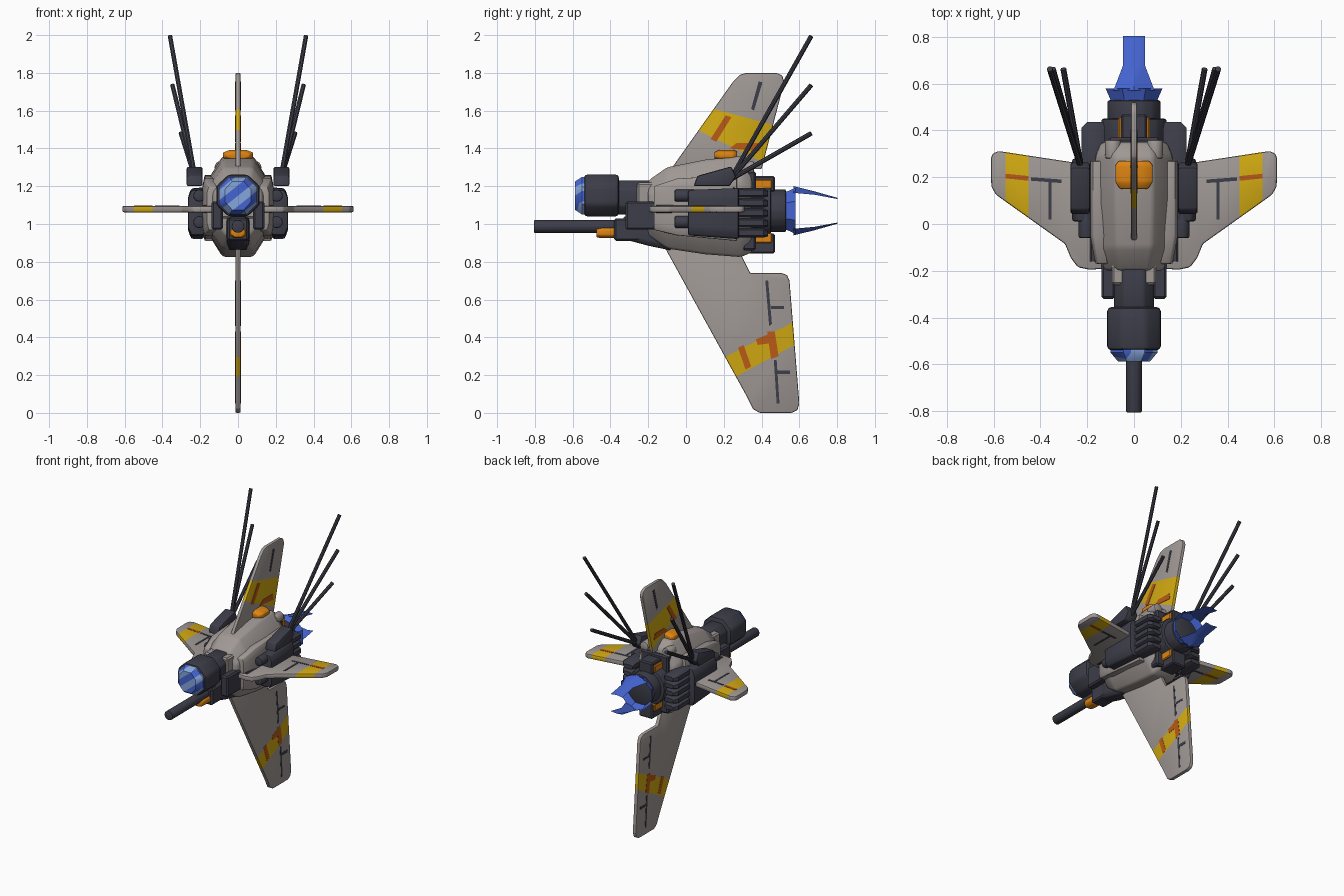
import bpy, bmesh, math
from mathutils import Vector

if "Cube" in bpy.data.objects:
    bpy.data.objects.remove(bpy.data.objects["Cube"])


def colour(name, rgb):
    m = bpy.data.materials.new(name)
    m.diffuse_color = (*rgb, 1)
    m.use_nodes = True
    m.node_tree.nodes["Principled BSDF"].inputs["Base Color"].default_value = m.diffuse_color
    return m


GRAY = colour("warm_gray", (0.35, 0.315, 0.30))
DARK = colour("dark_slate", (0.047, 0.047, 0.067))
YELLOW = colour("yellow", (0.64, 0.40, 0.006))
ORANGE = colour("orange", (0.72, 0.23, 0.006))
RUST = colour("rust", (0.48, 0.10, 0.008))
BLUE = colour("blue", (0.06, 0.13, 0.65))
PALE = colour("pale_blue", (0.24, 0.38, 0.72))


def finish(name, bm, *mats):
    bmesh.ops.recalc_face_normals(bm, faces=bm.faces[:])
    me = bpy.data.meshes.new(name)
    bm.to_mesh(me)
    bm.free()
    for m in mats:
        me.materials.append(m)
    ob = bpy.data.objects.new(name, me)
    bpy.context.collection.objects.link(ob)
    bpy.ops.object.select_all(action='DESELECT')
    ob.select_set(True)
    bpy.context.view_layer.objects.active = ob
    bpy.ops.object.shade_smooth_by_angle(angle=math.radians(35))
    return ob


def bevel(bm, w, seg=2, angle=20):
    bmesh.ops.recalc_face_normals(bm, faces=bm.faces[:])
    es = [e for e in bm.edges if e.is_manifold and e.calc_face_angle(0) > math.radians(angle)]
    bmesh.ops.bevel(bm, geom=es, offset=w, segments=seg, affect='EDGES', profile=0.5)


def loft_bm(rings, caps=True):
    bm = bmesh.new()
    vs = [[bm.verts.new(p) for p in r] for r in rings]
    n = len(vs[0])
    for a, b in zip(vs, vs[1:]):
        for i in range(n):
            bm.faces.new((a[i], a[(i + 1) % n], b[(i + 1) % n], b[i]))
    if caps:
        bm.faces.new(vs[0])
        bm.faces.new(vs[-1])
    return bm


def octo(y, hw, z0, z1, cut=0.5, cx=0):
    # eight-sided section with chamfered corners
    c, d = hw * cut, (z1 - z0) / 2 * cut
    return [(cx + x, y, z) for x, z in ((-hw + c, z0), (hw - c, z0), (hw, z0 + d), (hw, z1 - d),
            (hw - c, z1), (-hw + c, z1), (-hw, z1 - d), (-hw, z0 + d))]


def loft(name, rings, mat, bev=0.012, seg=2):
    bm = loft_bm(rings)
    if bev:
        bevel(bm, bev, seg)
    return finish(name, bm, mat)


def box(name, x, y, z, mat, bev=0.01):
    # box given by its ranges
    r = [[(a, b, c) for a, c in ((x[0], z[0]), (x[1], z[0]), (x[1], z[1]), (x[0], z[1]))] for b in y]
    return loft(name, r, mat, bev, 1)


def rod(name, a, b, r, mat, n=12, bev=0):
    a, b = Vector(a), Vector(b)
    q = (b - a).to_track_quat('Z', 'Y')
    rings = [[p + q @ Vector((r * math.cos(t * math.tau / n), r * math.sin(t * math.tau / n), 0))
              for t in range(n)] for p in (a, b)]
    return loft(name, rings, mat, bev)


def prism(name, pts, place, lo, hi, mats, bev=0, cuts=(), rule=None):
    # extruded outline, optionally cut into painted bands
    bm = loft_bm([[place(u, v, t) for u, v in pts] for t in (lo, hi)])
    if bev:
        bevel(bm, bev, 2)
    for co, no in cuts:
        bmesh.ops.bisect_plane(bm, geom=bm.verts[:] + bm.edges[:] + bm.faces[:],
                               plane_co=co, plane_no=no, dist=1e-5)
    if rule:
        for f in bm.faces:
            f.material_index = int(rule(f.calc_center_median()))
    return finish(name, bm, *mats)


def upright(u, v, t):
    return (t, u, v)


# Hull
loft("hull", [octo(-0.2, 0.125, 0.94, 1.23), octo(-0.1, 0.155, 0.87, 1.30), octo(0.1, 0.165, 0.84, 1.34),
              octo(0.29, 0.165, 0.825, 1.36), octo(0.35, 0.14, 0.85, 1.31)], GRAY, 0.015)
box("hull_collar", (-0.095, 0.095), (-0.26, -0.15), (1.03, 1.22), GRAY)
for s, side in ((1, "right"), (-1, "left")):
    def m(a, b):
        return tuple(sorted((s * a, s * b)))
    loft(side + "_hull_panel", [octo(-0.17, 0.03, 0.97, 1.20, .3, s * .135), octo(-0.05, 0.035, 0.94, 1.24, .3, s * .152),
                                octo(0.27, 0.035, 0.91, 1.26, .3, s * .152)], GRAY, 0.006)
    rod(side + "_hull_stud", (s * .09, .28, 1.30), (s * .09, .36, 1.30), .035, GRAY, 10, .008)

# Vertical fins with slanted bands
TOP = [(-.08, 1.29), (.25, 1.755), (.285, 1.79), (.32, 1.8), (.48, 1.8), (.51, 1.785), (.52, 1.75), (.40, 1.29)]
prism("upper_fin", TOP, upright, -.013, .013, (GRAY, YELLOW), .007,
      [((0, .145, 1.61), (0, .27, 1)), ((0, .06, 1.50), (0, .5, 1))],
      lambda c: c.z < 1.61 - .27 * (c.y - .145) and c.z > 1.5 - .5 * (c.y - .06))
LOW = [(-.115, .88), (.32, .09), (.355, .02), (.39, 0), (.56, 0), (.59, .015), (.6, .05),
       (.548, .70), (.535, .73), (.505, .74), (.34, .74), (.285, .85)]
prism("lower_fin", LOW, upright, -.014, .014, (GRAY, YELLOW), .007,
      [((0, .195, .29), (0, -.51, 1)), ((0, .26, .19), (0, -.54, 1))],
      lambda c: c.z < .29 + .51 * (c.y - .195) and c.z > .19 + .54 * (c.y - .26))

# Painted marks on the fins, both faces
MARKS = [("rust_mark", RUST, [(.13, 1.45), (.16, 1.435), (.24, 1.565), (.21, 1.575)]),
         ("rust_mark", RUST, [(.23, 1.40), (.39, 1.385), (.38, 1.43), (.27, 1.43)]),
         ("rust_mark", RUST, [(.275, .345), (.305, .36), (.345, .245), (.315, .23)]),
         ("rust_mark", RUST, [(.37, .39), (.47, .43), (.46, .37), (.38, .36)]),
         ("rust_mark", RUST, [(.43, .43), (.47, .43), (.49, .30), (.45, .285)]),
         ("dark_mark", DARK, [(.385, 1.755), (.405, 1.75), (.36, 1.60), (.345, 1.61)]),
         ("dark_mark", DARK, [(.42, .70), (.435, .70), (.455, .47), (.44, .46)]),
         ("dark_mark", DARK, [(.45, .565), (.52, .565), (.52, .55), (.45, .55)]),
         ("dark_mark", DARK, [(.465, .28), (.48, .28), (.495, .05), (.48, .05)]),
         ("dark_mark", DARK, [(.47, .225), (.55, .225), (.55, .205), (.47, .205)])]
for name, mat, pts in MARKS:
    for s in (1, -1):
        prism(name, pts, upright, s * .012, s * .0155, (mat,))

# Side wings with yellow bands and painted lines
WING = [(.1, -.19), (.19, -.195), (.24, -.185), (.27, -.145), (.295, -.085), (.59, .125), (.61, .16),
        (.612, .28), (.605, .30), (.58, .312), (.27, .265), (.1, .24)]
for s, side in ((1, "right"), (-1, "left")):
    def flat(u, v, t):
        return (s * u, v, t)
    prism(side + "_wing", WING, flat, 1.062, 1.096, (GRAY, YELLOW), .008,
          [((s * .452, 0, 0), (1, 0, 0)), ((s * .55, 0, 0), (1, 0, 0))], lambda c: .452 < abs(c.x) < .55)
    for lo, hi in ((1.06, 1.064), (1.094, 1.098)):
        prism(side + "_wing_rust_line", [(.452, .185), (.55, .195), (.55, .215), (.452, .205)], flat, lo, hi, (RUST,))
        prism(side + "_wing_dark_line", [(.31, .175), (.44, .185), (.44, .20), (.31, .19)], flat, lo, hi, (DARK,))
        prism(side + "_wing_dark_stem", [(.352, .02), (.366, .02), (.366, .18), (.352, .18)], flat, lo, hi, (DARK,))

# Head with faceted lens
loft("head", [octo(-.54, .115, 1.04, 1.262, .55), octo(-.355, .115, 1.04, 1.262, .55)], DARK, 0.018)
bm = loft_bm([octo(-.53, .10, 1.05, 1.25, .55), octo(-.55, .10, 1.05, 1.25, .55), octo(-.588, .068, 1.075, 1.225, .55)])
for k in range(-3, 4):
    bmesh.ops.bisect_plane(bm, geom=bm.verts[:] + bm.edges[:] + bm.faces[:], dist=1e-5,
                           plane_co=(0, 0, 1.15 + k * .055), plane_no=(-.8, 0, 1))
for f in bm.faces:
    c = f.calc_center_median()
    f.material_index = math.floor((c.z - 1.15 - .8 * c.x) / .055) % 2
finish("lens", bm, BLUE, PALE)

# Neck and chin
loft("neck", [octo(-.37, .085, 1.05, 1.23), octo(-.18, .085, 1.05, 1.23)], DARK, .01)
loft("chin", [octo(-.33, .05, .92, 1.04, .3), octo(-.2, .06, .885, 1.05, .3), octo(-.08, .06, .86, 1.05, .3)], DARK, .008)
for s, side in ((1, "right"), (-1, "left")):
    box(side + "_neck_guard", tuple(sorted((s * .08, s * .14))), (-.32, -.15), (.97, 1.12), DARK)

# Gun
rod("gun_barrel", (0, -.805, .987), (0, -.2, .987), .034, DARK, 12, .004)
box("gun_housing", (-.055, .055), (-.38, -.2), (.91, 1.03), DARK)
loft("gun_grip", [octo(-.475, .035, .93, .98, .5), octo(-.45, .042, .925, .985, .5), octo(-.36, .042, .925, .985, .5)], ORANGE, .006)

# Top beacon
loft("beacon", [octo(.15, .06, 1.345, 1.38), octo(.18, .08, 1.335, 1.393), octo(.25, .08, 1.335, 1.393),
                octo(.27, .065, 1.34, 1.385)], ORANGE, .006)

# Side pods, louvres and antennas
for s, side in ((1, "right"), (-1, "left")):
    def m(a, b):
        return tuple(sorted((s * a, s * b)))
    loft(side + "_pod", [octo(.01, .05, .94, 1.18, .35, s * .215), octo(.28, .05, .92, 1.19, .35, s * .215)], DARK)
    for z in (1.15, 1.01):
        rod(side + "_pod_muzzle", (s * .205, -.06, z), (s * .205, .05, z), .033, DARK, 10, .008)
    rod(side + "_pod_pipe", (s * .175, -.16, 1.08), (s * .175, .02, 1.08), .022, DARK, 10)
    for i in range(5):
        z = .955 + i * .053
        loft(side + "_louvre", [octo(.25, .05, z - .025, z + .025, .4, s * .175),
                                octo(.41, .05, z - .027, z + .023, .4, s * .175),
                                octo(.435, .035, z - .02, z + .01, .4, s * .165)], DARK, 0)
    BASE = [(.04, 1.20), (.06, 1.255), (.24, 1.305), (.265, 1.25), (.23, 1.20)]
    prism(side + "_antenna_base", BASE, upright, s * .188, s * .272, (DARK,), .01)
    for x, z in ((.36, 1.995), (.347, 1.735), (.302, 1.48)):
        rod(side + "_antenna", (s * .225, .235, 1.235), (s * x, .663, z), .0125, DARK, 8)

# Engine
rod("engine_core", (0, .28, 1.07), (0, .45, 1.07), .14, DARK, 16, .01)
rod("nozzle", (0, .40, 1.07), (0, .53, 1.07), .115, DARK, 16, .012)
for name, z, oz in (("upper", (1.17, 1.255), (1.185, 1.235)), ("lower", (.845, .95), (.90, .955))):
    box(name + "_engine_frame", (-.055, .055), (.32, .47), z, DARK, .008)
    box(name + "_engine_light", (-.068, .068), (.36, .455), oz, ORANGE, .006)
box("rear_plate", (-.11, .11), (.30, .37), (.86, 1.28), DARK)

# Exhaust flame: flared ring with two long petals
rings = [[(r * math.cos((i + .5) * math.tau / 8), y, 1.07 + r * math.sin((i + .5) * math.tau / 8))
          for i in range(8)] for y, r in ((.52, .105), (.545, .115), (.58, .132))]
finish("flame_ring", loft_bm(rings, False), BLUE)
for s, name in ((1, "upper"), (-1, "lower")):
    bm = bmesh.new()
    rows = [[bm.verts.new((x, y, 1.07 + s * z)) for x, z in ((-w, e), (0, c), (w, e))]
            for y, w, e, c in ((.57, .088, .095, .13), (.68, .046, .085, .103), (.803, .048, .062, .068))]
    for a, b in zip(rows, rows[1:]):
        for i in (0, 1):
            bm.faces.new((a[i], a[i + 1], b[i + 1], b[i]))
    finish(name + "_flame_petal", bm, BLUE)
